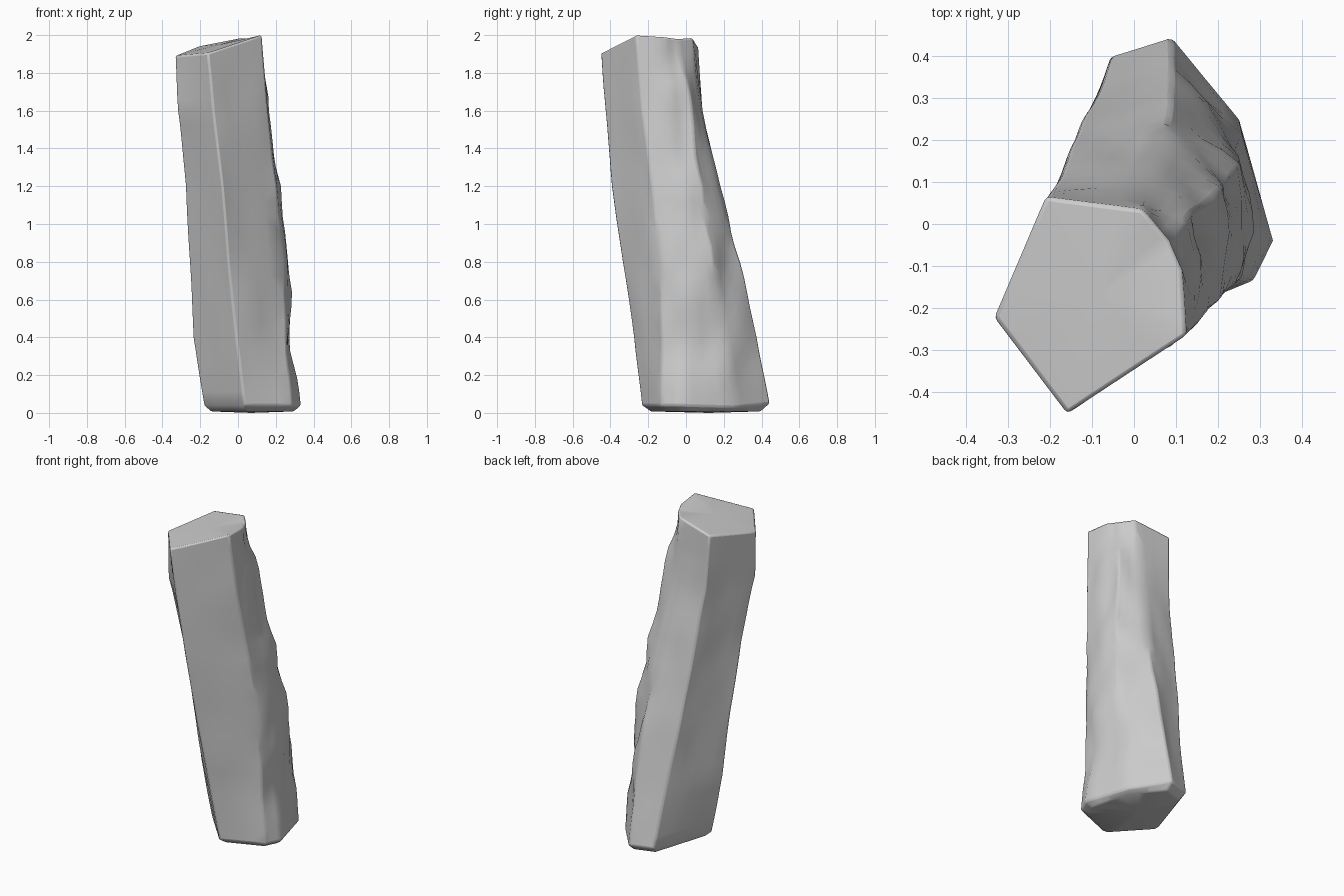
import bpy, bmesh
from mathutils import Vector, noise

if "Cube" in bpy.data.objects:
    bpy.data.objects.remove(bpy.data.objects["Cube"])

# Corner paths of the leaning stone: (x, y) at each height level
LEVELS = [0.05, 0.4, 0.8, 1.2, 1.6, 1.95]
front = [(.035, -.235), (-.01, -.275), (-.05, -.34), (-.085, -.393), (-.13, -.43), (-.16, -.452)]
front_right = [(.285, -.135), (.26, -.13), (.235, -.14), (.2, -.18), (.165, -.23), (.125, -.265)]
right = [(.332, -.04), (.285, -.02), (.275, -.02), (.23, -.02), (.16, -.07), (.115, -.11)]
back_right = [(.25, .25), (.255, .19), (.25, .14), (.21, .09), (.14, .03), (.085, -.04)]
back = [(.09, .445), (.09, .375), (.09, .285), (.06, .18), (.03, .085), (.02, .035)]
back_left = [(-.055, .4), (-.08, .32), (-.12, .24), (-.15, .155), (-.19, .085), (-.21, .065)]
left = [(-.18, .0), (-.242, -.03), (-.258, -.08), (-.272, -.15), (-.32, -.235), (-.333, -.222)]
CORNERS = [front, front_right, right, back_right, back, back_left, left]
TOP_Z = [1.905, 2.0, 1.99, 1.98, 1.985, 1.94, 1.89]
BASE_Z = [.04, .04, .04, .03, .05, .05, .04]
ROUGH = [.1, .35, 1, 1, .35, .15, .15]   # how broken the surface is at each corner
# Larger chips: centre, radius, depth
CHIPS = [((.1, -.06, 1.87), .11, .03), ((.26, .12, .55), .16, .025), ((.3, -.08, .3), .14, .015)]
SIDE, ROWS = 4, 25


def lerp(a, b, t):
    return a + (b - a) * t


def corner_at(i, t):
    f = t * (len(LEVELS) - 1)
    k = min(int(f), len(LEVELS) - 2)
    zs = [BASE_Z[i]] + LEVELS[1:-1] + [TOP_Z[i]]
    p, q = (Vector((*CORNERS[i][j], zs[j])) for j in (k, k + 1))
    return p.lerp(q, f - k)


bm = bmesh.new()
rings = []
n = len(CORNERS)
for r in range(ROWS + 1):
    t = r / ROWS
    ring = []
    for i in range(n):
        j = (i + 1) % n
        a, b = corner_at(i, t), corner_at(j, t)
        out = (b - a).cross(Vector((0, 0, 1))).normalized()
        for s in range(SIDE):
            u = s / SIDE
            p = a.lerp(b, u)
            # Chipped rough side, long shallow flutes elsewhere
            fade = min(1, 5 * t, 7 * (1 - t))
            rough = lerp(ROUGH[i], ROUGH[j], u)
            chip = noise.noise(Vector((p.x * 8, p.y * 8, p.z * 4.3)))
            flute = noise.noise(Vector((p.x * 11, p.y * 11, p.z * 1.2)))
            push = fade * (.03 * rough * chip + .012 * flute)
            for c, radius, depth in CHIPS:
                push -= depth * max(0, 1 - (p - Vector(c)).length / radius)
            ring.append(bm.verts.new(p + out * push))
    rings.append(ring)

for lo, hi in zip(rings, rings[1:]):
    m = len(lo)
    for i in range(m):
        bm.faces.new((lo[i], lo[(i + 1) % m], hi[(i + 1) % m], hi[i]))

# Broken top and slightly tucked underside
top_mid = bm.verts.new((-.09, -.17, 1.952))
base_ring = [bm.verts.new((lerp(v.co.x, .07, .14), lerp(v.co.y, .1, .14), .008)) for v in rings[0]]
base_mid = bm.verts.new((.07, .12, 0))
for i in range(m):
    j = (i + 1) % m
    bm.faces.new((rings[-1][i], rings[-1][j], top_mid))
    bm.faces.new((base_ring[i], base_ring[j], rings[0][j], rings[0][i]))
    bm.faces.new((base_ring[j], base_ring[i], base_mid))
bmesh.ops.recalc_face_normals(bm, faces=bm.faces)

mesh = bpy.data.meshes.new("stone_pillar")
bm.to_mesh(mesh)
bm.free()
stone = bpy.data.objects.new("stone_pillar", mesh)
bpy.context.collection.objects.link(stone)

# Worn edges
bevel = stone.modifiers.new("worn_edges", 'BEVEL')
bevel.width = .01
bevel.segments = 2
bevel.limit_method = 'ANGLE'
bevel.angle_limit = .7
bpy.context.view_layer.objects.active = stone
stone.select_set(True)
bpy.ops.object.shade_smooth_by_angle(angle=.8)
